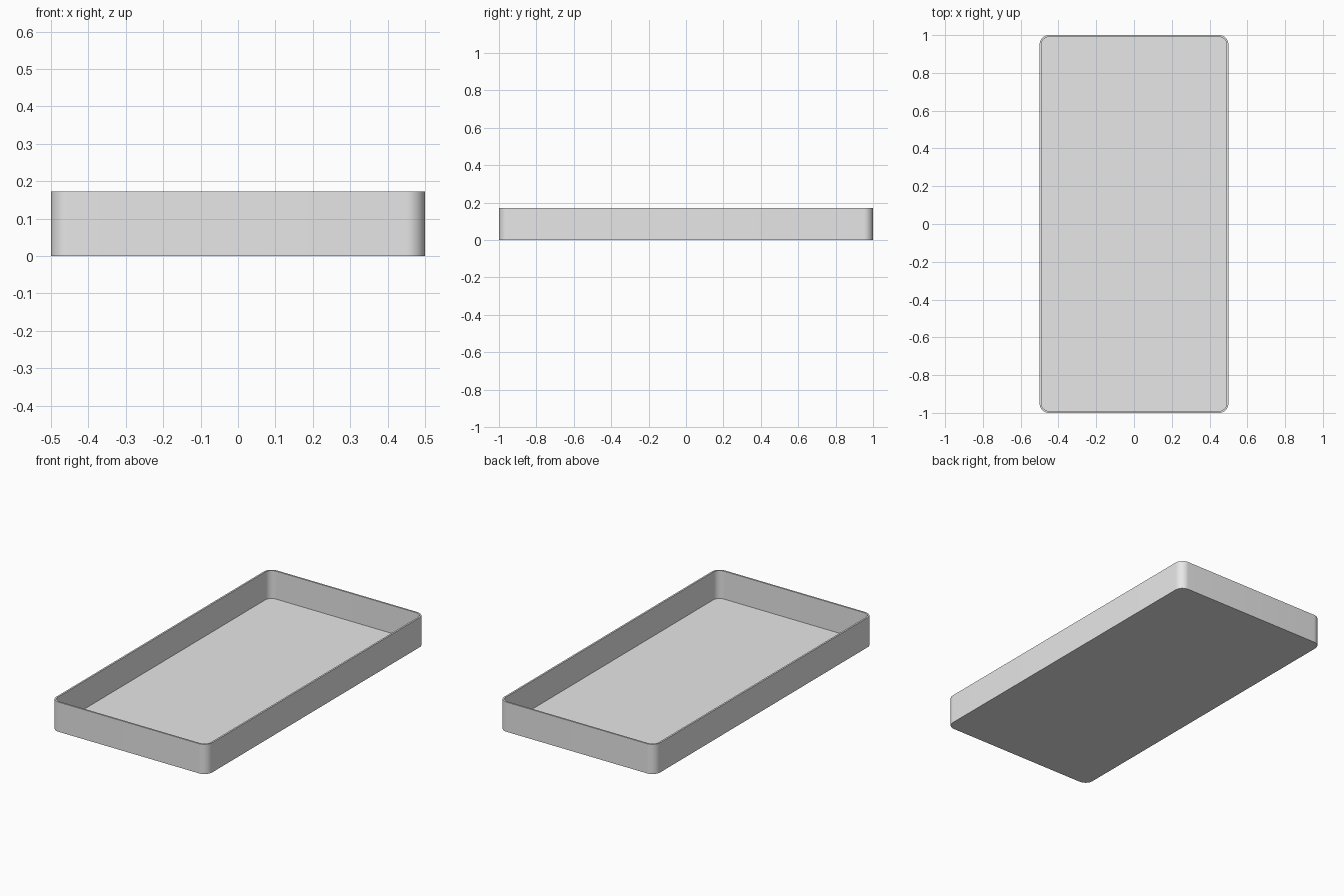
import bpy
import bmesh
from math import sin, cos, pi, radians

cube = bpy.data.objects.get("Cube")
if cube:
    bpy.data.objects.remove(cube, do_unlink=True)

WIDTH, LENGTH, HEIGHT = 1.0, 2.0, 0.172
RADIUS, WALL, FLOOR = 0.05, 0.01, 0.01
STEPS = 12

grey = bpy.data.materials.new("light_grey")
grey.use_nodes = True
colour = (0.8, 0.8, 0.8, 1)
grey.diffuse_color = colour
grey.node_tree.nodes["Principled BSDF"].inputs["Base Color"].default_value = colour


def rounded_loop(bm, inset, z):
    """Ring of vertices around a rounded rectangle, counter-clockwise."""
    r = RADIUS - inset
    cx, cy = WIDTH / 2 - RADIUS, LENGTH / 2 - RADIUS
    ring = []
    for quarter, (sx, sy) in enumerate([(1, 1), (-1, 1), (-1, -1), (1, -1)]):
        for i in range(STEPS + 1):
            a = (quarter + i / STEPS) * pi / 2
            ring.append(bm.verts.new((sx * cx + r * cos(a), sy * cy + r * sin(a), z)))
    return ring


# Open tray: outer wall, rim, inner wall, then the two floor faces
bm = bmesh.new()
rings = [rounded_loop(bm, 0, 0), rounded_loop(bm, 0, HEIGHT),
         rounded_loop(bm, WALL, HEIGHT), rounded_loop(bm, WALL, FLOOR)]
for lower, upper in zip(rings, rings[1:]):
    for i in range(len(lower)):
        j = (i + 1) % len(lower)
        bm.faces.new((lower[i], lower[j], upper[j], upper[i]))
bm.faces.new(rings[0][::-1])
bm.faces.new(rings[-1])

mesh = bpy.data.meshes.new("tray")
bm.to_mesh(mesh)
bm.free()
mesh.materials.append(grey)
tray = bpy.data.objects.new("tray", mesh)
bpy.context.collection.objects.link(tray)

# Smooth corners, crisp rim and base
bpy.ops.object.select_all(action='DESELECT')
bpy.context.view_layer.objects.active = tray
tray.select_set(True)
bpy.ops.object.shade_smooth_by_angle(angle=radians(30))
